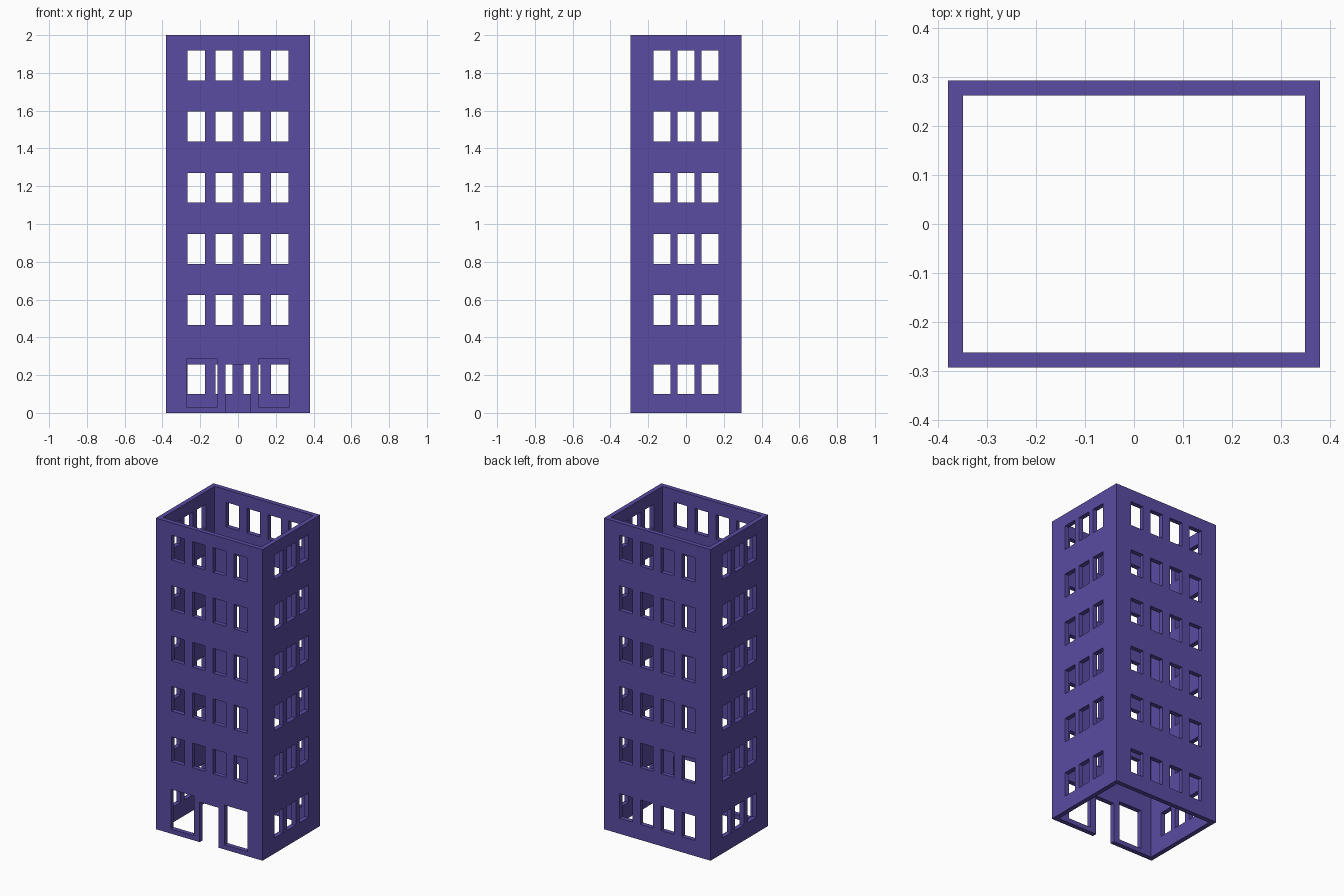
import bpy, bmesh
from mathutils import Matrix, Vector
from math import pi

cube = bpy.data.objects.get("Cube")
if cube:
    bpy.data.objects.remove(cube)

HALF_X, HALF_Y, HEIGHT, WALL = 0.38, 0.293, 2.0, 0.03

# Window rows and columns as (low, high) spans
ROWS = [(0.10, 0.257)] + [(0.465 + 0.324 * i, 0.623 + 0.324 * i) for i in range(5)]
WIDE_COLS = [(-0.268, -0.176), (-0.12, -0.029), (0.029, 0.12), (0.176, 0.268)]
SIDE_COLS = [(-0.173, -0.083), (-0.045, 0.045), (0.083, 0.173)]


def grid_holes(cols, rows):
    return [(c, r) for c in cols for r in rows]


# Street front: two shop windows and an open doorway
SHOP = (0.03, 0.285)
front_holes = grid_holes(WIDE_COLS, ROWS[1:]) + [
    ((-0.273, -0.109), SHOP), ((0.109, 0.273), SHOP), ((-0.067, 0.067), (0, 0.257))]
back_holes = grid_holes(WIDE_COLS, ROWS)
side_holes = grid_holes(SIDE_COLS, ROWS)

# Shared heights keep neighbouring walls joined at the corners
LEVELS = sorted({0, HEIGHT, *SHOP, *(z for row in ROWS for z in row)})


def add_wall(bm, half_width, distance, angle, holes):
    """Mitred wall facing -y, pierced by holes, then turned about z."""
    turn = Matrix.Rotation(angle, 3, 'Z')
    us = sorted({-half_width, half_width, *(u for h in holes for u in h[0])})

    def point(i, k, depth):
        limit = half_width - depth
        u = max(-limit, min(limit, us[i]))
        return bm.verts.new(turn @ Vector((u, depth - distance, LEVELS[k])))

    def solid(i, k):
        if not 0 <= k < len(LEVELS) - 1:
            return False
        if not 0 <= i < len(us) - 1:
            return True
        u, z = (us[i] + us[i + 1]) / 2, (LEVELS[k] + LEVELS[k + 1]) / 2
        return not any(a < u < b and c < z < d for (a, b), (c, d) in holes)

    for i in range(len(us) - 1):
        for k in range(len(LEVELS) - 1):
            if not solid(i, k):
                continue
            ring = [(i, k), (i + 1, k), (i + 1, k + 1), (i, k + 1)]
            bm.faces.new([point(*p, 0) for p in ring])
            bm.faces.new([point(*p, WALL) for p in reversed(ring)])
            # Reveals around openings, plus the top and bottom rims
            beside = [(i, k - 1), (i + 1, k), (i, k + 1), (i - 1, k)]
            for n, cell in enumerate(beside):
                if not solid(*cell):
                    a, b = ring[n], ring[(n + 1) % 4]
                    bm.faces.new([point(*b, 0), point(*a, 0),
                                  point(*a, WALL), point(*b, WALL)])


# Four walls of the hollow tower
bm = bmesh.new()
add_wall(bm, HALF_X, HALF_Y, 0, front_holes)
add_wall(bm, HALF_X, HALF_Y, pi, back_holes)
for angle in (pi / 2, -pi / 2):
    add_wall(bm, HALF_Y, HALF_X, angle, side_holes)
bmesh.ops.remove_doubles(bm, verts=bm.verts, dist=0.0001)
bmesh.ops.recalc_face_normals(bm, faces=bm.faces)

mesh = bpy.data.meshes.new("tower_walls")
bm.to_mesh(mesh)
bm.free()
tower = bpy.data.objects.new("tower_walls", mesh)
bpy.context.collection.objects.link(tower)

# Single violet paint
violet = bpy.data.materials.new("violet")
violet.use_nodes = True
colour = (0.1, 0.07, 0.36, 1)
violet.diffuse_color = colour
violet.node_tree.nodes["Principled BSDF"].inputs["Base Color"].default_value = colour
mesh.materials.append(violet)
